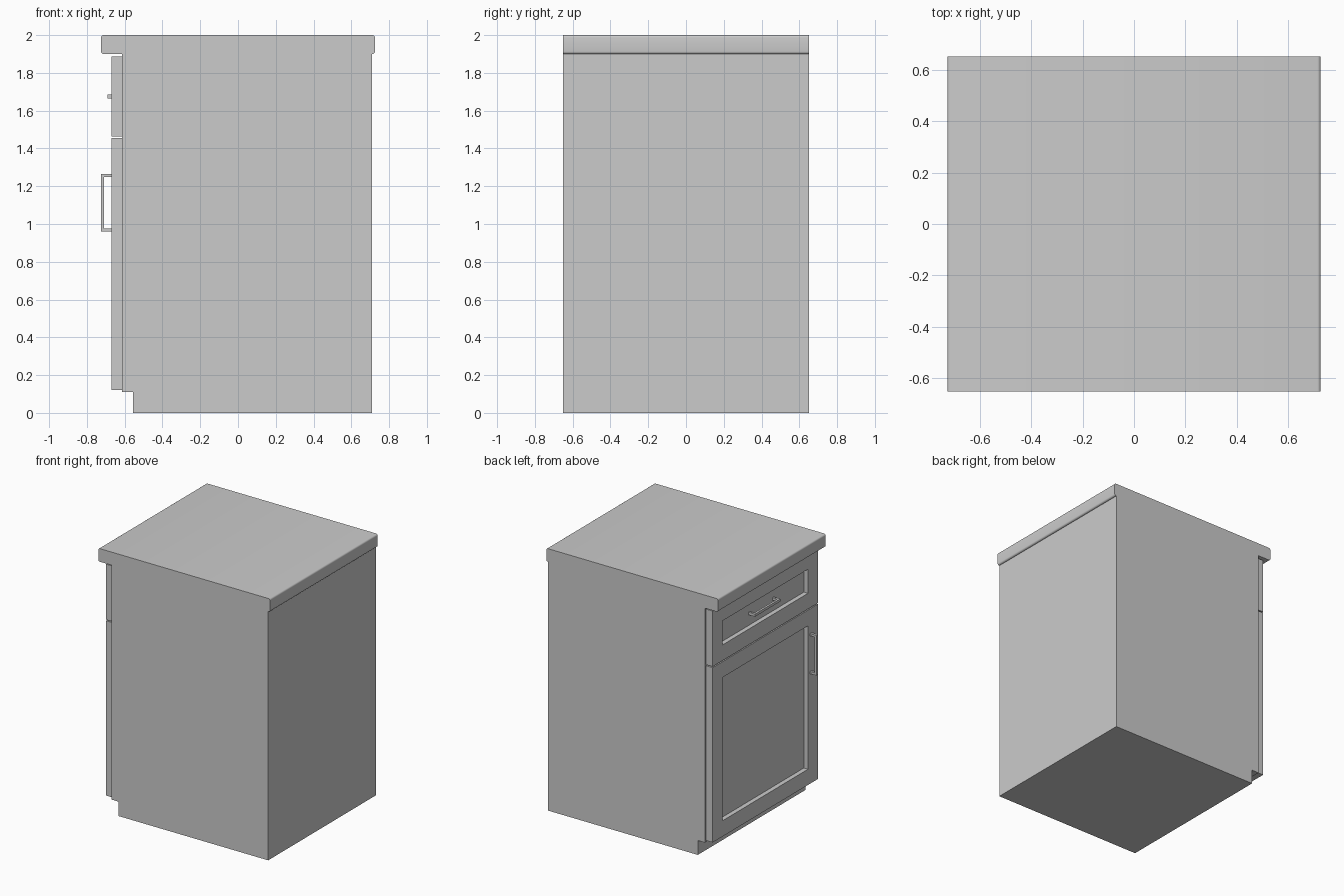
import bpy, bmesh

if "Cube" in bpy.data.objects:
    bpy.data.objects.remove(bpy.data.objects["Cube"])

HALF_Y = 0.65


def finish(name, bm):
    bmesh.ops.recalc_face_normals(bm, faces=bm.faces)
    me = bpy.data.meshes.new(name)
    bm.to_mesh(me)
    bm.free()
    ob = bpy.data.objects.new(name, me)
    bpy.context.collection.objects.link(ob)
    return ob


def extrude_profile(name, points, half_y):
    """Side profile in x/z, extruded symmetrically along y."""
    bm = bmesh.new()
    face = bm.faces.new([bm.verts.new((x, -half_y, z)) for x, z in points])
    ext = bmesh.ops.extrude_face_region(bm, geom=[face])
    verts = [v for v in ext["geom"] if isinstance(v, bmesh.types.BMVert)]
    bmesh.ops.translate(bm, verts=verts, vec=(0, 2 * half_y, 0))
    return finish(name, bm)


def box(bm, lo, hi):
    verts = bmesh.ops.create_cube(bm, size=1)["verts"]
    for v in verts:
        v.co = [(a + b) / 2 + c * (b - a) for a, b, c in zip(lo, hi, v.co)]
    return verts


def shaker_panel(name, z0, z1, half_y=0.635, rail=0.17, depth=0.035):
    """Flat front with a recessed centre, facing -x."""
    bm = bmesh.new()
    box(bm, (-0.67, -half_y, z0), (-0.615, half_y, z1))
    bm.normal_update()
    front = min(bm.faces, key=lambda f: f.calc_center_median().x)
    bmesh.ops.inset_region(bm, faces=[front], thickness=rail)
    inner = bmesh.ops.extrude_face_region(bm, geom=[front])
    bmesh.ops.delete(bm, geom=[front], context='FACES_ONLY')
    verts = [v for v in inner["geom"] if isinstance(v, bmesh.types.BMVert)]
    bmesh.ops.translate(bm, verts=verts, vec=(depth, 0, 0))
    return finish(name, bm)


def bar_handle(name, base_x, y, z, vertical):
    """Square-section U pull standing off a surface at base_x."""
    h, t, d = 0.153, 0.016, 0.055
    # U outline in (x, along), extruded across its width
    outline = [(0, -h), (-d, -h), (-d, h), (0, h),
               (0, h - t), (t - d, h - t), (t - d, t - h), (0, t - h)]
    ob = extrude_profile(name, outline, 0.01)
    for v in ob.data.vertices:
        x, across, along = v.co
        v.co = (base_x + x, y + (across if vertical else along),
                z + (along if vertical else -across))
    bm = bmesh.new()
    bm.from_mesh(ob.data)
    bmesh.ops.recalc_face_normals(bm, faces=bm.faces)
    bm.to_mesh(ob.data)
    bm.free()
    return ob


# Carcass with toe kick
extrude_profile("cabinet_body", [(-0.555, 0), (0.71, 0), (0.71, 1.9), (-0.615, 1.9),
                                 (-0.615, 0.11), (-0.555, 0.11)], HALF_Y)

# Countertop with eased long edges
top = extrude_profile("countertop", [(-0.725, 1.9), (0.725, 1.9),
                                     (0.725, 2.0), (-0.725, 2.0)], HALF_Y)
bm = bmesh.new()
bm.from_mesh(top.data)
long_edges = [e for e in bm.edges if abs(e.verts[0].co.y - e.verts[1].co.y) > 0.1]
bmesh.ops.bevel(bm, geom=long_edges, offset=0.013, segments=4, profile=0.5, affect='EDGES')
bm.to_mesh(top.data)
bm.free()
bpy.context.view_layer.objects.active = top
top.select_set(True)
bpy.ops.object.shade_smooth_by_angle()

# Drawer front and door
shaker_panel("drawer_front", 1.463, 1.887)
shaker_panel("door", 0.12, 1.455)

# Pulls
bar_handle("drawer_handle", -0.635, 0.0, 1.675, vertical=False)
bar_handle("door_handle", -0.67, -0.55, 1.113, vertical=True)
